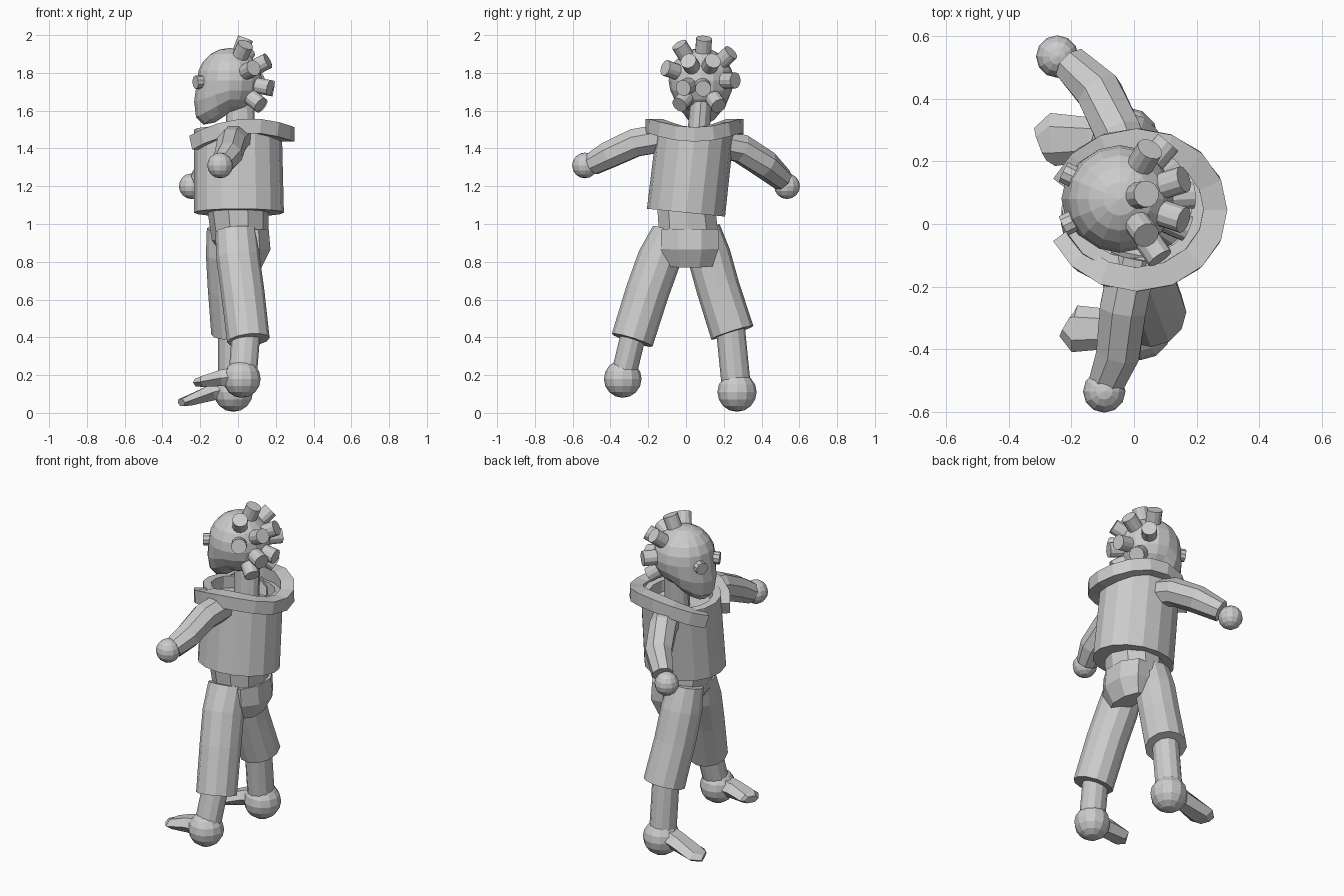
import bpy, bmesh, math
from mathutils import Vector, Matrix

if "Cube" in bpy.data.objects:
    bpy.data.objects.remove(bpy.data.objects["Cube"])

grey = bpy.data.materials.new("plain_grey")
grey.use_nodes = True
COLOUR = (0.6, 0.6, 0.6, 1)
grey.diffuse_color = COLOUR
grey.node_tree.nodes["Principled BSDF"].inputs["Base Color"].default_value = COLOUR


def finish(name, bm):
    bmesh.ops.recalc_face_normals(bm, faces=bm.faces)
    mesh = bpy.data.meshes.new(name)
    bm.to_mesh(mesh)
    bm.free()
    mesh.materials.append(grey)
    obj = bpy.data.objects.new(name, mesh)
    bpy.context.scene.collection.objects.link(obj)
    return obj


def tube(name, path, radii, sides=10, up=(1, 0, 0), axis=None, turn=0.0):
    """Loft along a path; each radius is a number or an (along up, across) pair."""
    bm = bmesh.new()
    pts = [Vector(p) for p in path]
    rings = []
    for i, p in enumerate(pts):
        t = Vector(axis) if axis else pts[min(i + 1, len(pts) - 1)] - pts[max(i - 1, 0)]
        t.normalize()
        across = t.cross(Vector(up)).normalized()
        along = across.cross(t)
        r = radii[i] if isinstance(radii, list) else radii
        ra, rb = r if isinstance(r, tuple) else (r, r)
        ring = []
        for k in range(sides):
            a = turn + math.tau * k / sides
            ring.append(bm.verts.new(p + along * ra * math.cos(a) + across * rb * math.sin(a)))
        rings.append(ring)
    for a, b in zip(rings, rings[1:]):
        for k in range(sides):
            n = (k + 1) % sides
            bm.faces.new((a[k], a[n], b[n], b[k]))
    bm.faces.new(rings[0])
    bm.faces.new(rings[-1])
    return finish(name, bm)


def ball(name, centre, radius, segments=12, rings=8):
    bm = bmesh.new()
    bmesh.ops.create_uvsphere(bm, u_segments=segments, v_segments=rings, radius=radius,
                              matrix=Matrix.Translation(centre))
    return finish(name, bm)


# Head, with the lower front drawn down into a long chin
HEAD = Vector((-0.045, 0.08, 1.76))
R = 0.172
head = ball("head", HEAD, R, 16, 10)
for v in head.data.vertices:
    d = (v.co - HEAD) / R
    if d.x < 0 and d.z < 0:
        pull = d.x * d.z
        v.co.z -= 0.2 * pull
        v.co.x -= 0.08 * pull

# Stubs on the back of the head, given by their tips
tips = [(.035, .095, 1.97), (.035, -.03, 1.94), (.045, .23, 1.90), (.09, -.12, 1.83),
        (.15, .015, 1.86), (.15, .14, 1.86), (.10, .25, 1.76), (.17, .09, 1.72),
        (.17, -.015, 1.72), (.12, .17, 1.63), (.12, -.035, 1.63)]
for i, tip in enumerate(tips):
    d = (Vector(tip) - HEAD).normalized()
    tube(f"head_stub_{i + 1}", [HEAD + d * 0.14, HEAD + d * 0.238], 0.043, 12, up=(0.3, 1, 0.2))

# Eyes
for side, s in (("left", -1), ("right", 1)):
    d = Vector((-0.88, 0.42 * s, -0.05)).normalized()
    tube(f"{side}_eye", [HEAD + d * 0.12, HEAD + d * 0.2], 0.036, 10, up=(0, 0, 1))

# Neck
tube("neck", [(.015, .06, 1.4), (.01, .08, 1.66)], (0.075, 0.058), 12)

# Torso: tilted barrel with a recessed top
tube("torso", [(.005, .0, 1.06), (.0, .05, 1.5), (.0, .05, 1.5), (.0, .045, 1.43)],
     [(.238, .208), (.232, .205), (.185, .16), (.185, .16)], 16, axis=(0, .1, 1))

# Collar: open ring that dips at front and back
loop = []
for i in range(15):
    a = math.radians(-157 + 314 * i / 14)
    x = 0.01 + 0.25 * math.cos(a)
    loop.append((x, 0.045 + 0.222 * math.sin(a), 1.52 - 1.15 * (x - 0.06) ** 2))
tube("collar", loop, 0.054, 4, up=(0, 0, 1), turn=math.pi / 4)

# Arms and hands
tube("left_arm", [(.0, .15, 1.43), (-.05, .29, 1.40), (-.11, .42, 1.315), (-.2, .51, 1.235)],
     [.08, .08, .078, .062], 8, up=(0, 0, 1), turn=math.pi / 8)
ball("left_hand", (-.245, .535, 1.2), .068)
tube("right_arm", [(.0, -.1, 1.46), (-.035, -.27, 1.43), (-.05, -.41, 1.365), (-.085, -.5, 1.315)],
     [.08, .08, .075, .062], 8, up=(0, 0, 1), turn=math.pi / 8)
ball("right_hand", (-.095, -.535, 1.31), .068)

# Pelvis and seat
tube("pelvis", [(-.0, .0, 1.1), (.01, .015, .93), (.02, .02, .86)],
     [(.165, .16), (.15, .165), (.11, .14)], 10)
tube("seat", [(.07, .02, .97), (.075, .02, .87), (.06, .02, .78)],
     [(.1, .165), (.105, .165), (.07, .13)], 8, turn=math.pi / 8)

# Legs: trouser, shin, heel and flat toe on each side
tube("right_trouser", [(-.01, -.09, .96), (.0, -.14, .82), (.025, -.205, .64), (.055, -.285, .385)],
     [(.11, .09), .115, .115, .113], 12)
tube("right_shin", [(.045, -.27, .45), (.025, -.33, .2)], (.075, .067), 12)
ball("right_heel", (.02, -.335, .18), .1)
tube("right_toe", [(.0, -.335, .19), (-.09, -.335, .185), (-.19, -.335, .165), (-.215, -.32, .16)],
     [(.06, .065), (.05, .065), (.032, .075), (.024, .045)], 6, up=(0, 0, 1), turn=math.pi / 6)

tube("left_trouser", [(-.06, .09, .98), (-.055, .12, .84), (-.045, .17, .66), (-.025, .245, .425)],
     [(.105, .09), .115, .115, .117], 12)
tube("left_shin", [(-.03, .23, .5), (-.03, .265, .15)], (.075, .077), 12)
ball("left_heel", (-.025, .27, .11), .104)
tube("left_toe", [(-.04, .27, .135), (-.13, .27, .11), (-.26, .27, .065), (-.3, .255, .055)],
     [(.06, .07), (.05, .07), (.032, .085), (.022, .055)], 6, up=(0, 0, 1), turn=math.pi / 6)
